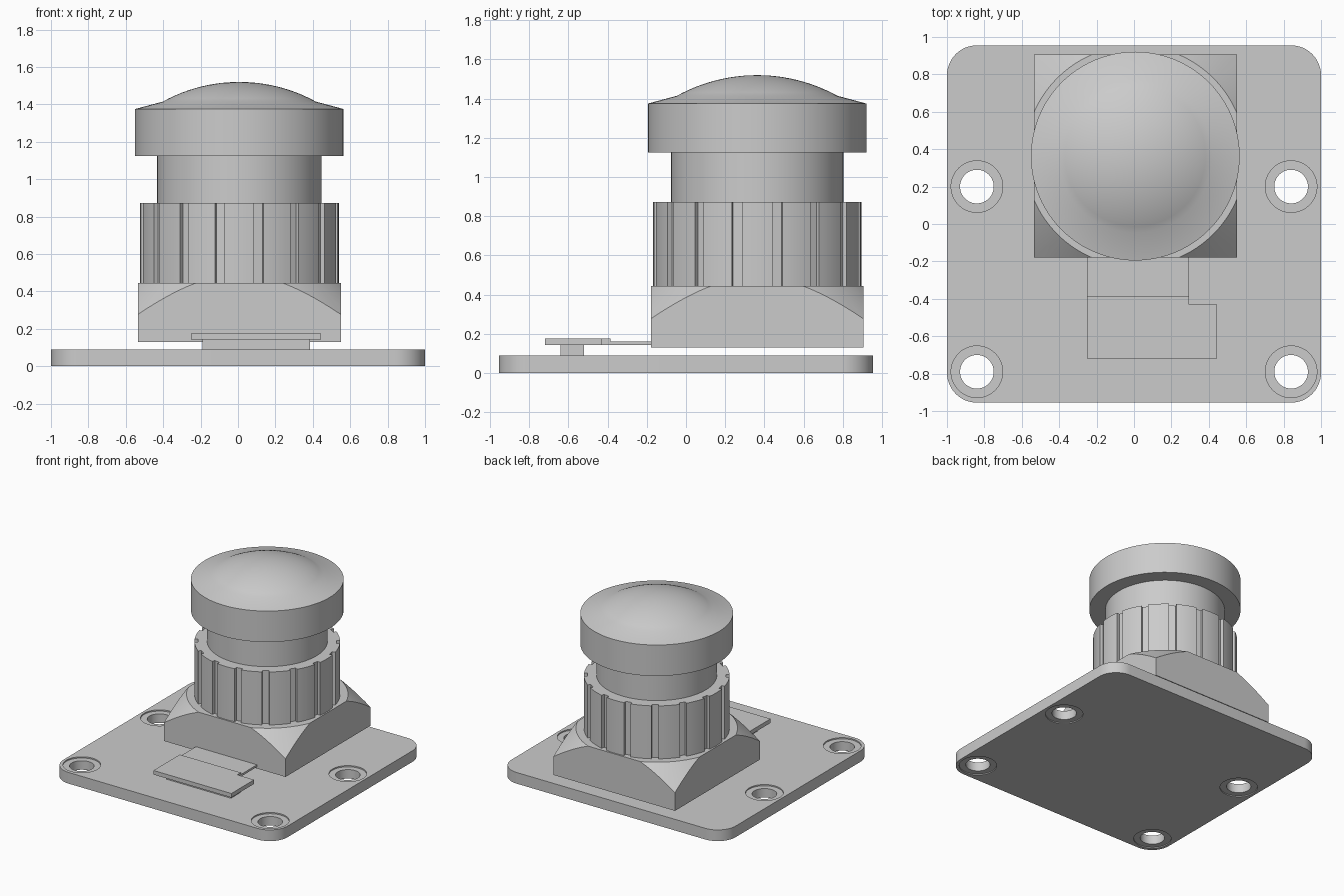
import bpy, bmesh
from math import sin, cos, tau, sqrt, asin, radians

cube = bpy.data.objects.get("Cube")
if cube:
    bpy.data.objects.remove(cube, do_unlink=True)

grey = bpy.data.materials.new("plain grey")
grey.use_nodes = True
GREY = (0.6, 0.6, 0.6, 1)
grey.diffuse_color = GREY
grey.node_tree.nodes["Principled BSDF"].inputs["Base Color"].default_value = GREY

CX, CY = 0.007, 0.363   # lens axis


def finish(name, bm, smooth=False):
    bmesh.ops.recalc_face_normals(bm, faces=bm.faces)
    mesh = bpy.data.meshes.new(name)
    bm.to_mesh(mesh)
    bm.free()
    mesh.materials.append(grey)
    ob = bpy.data.objects.new(name, mesh)
    bpy.context.collection.objects.link(ob)
    if smooth:
        shade(ob)
    return ob


def shade(ob):
    bpy.ops.object.select_all(action='DESELECT')
    ob.select_set(True)
    bpy.context.view_layer.objects.active = ob
    bpy.ops.object.shade_smooth_by_angle(angle=radians(25))


def prism(name, outline, z0, z1):
    bm = bmesh.new()
    face = bm.faces.new([bm.verts.new((x, y, z0)) for x, y in outline])
    up = bmesh.ops.extrude_face_region(bm, geom=[face])["geom"]
    bmesh.ops.translate(bm, vec=(0, 0, z1 - z0),
                        verts=[v for v in up if isinstance(v, bmesh.types.BMVert)])
    return finish(name, bm)


def box(name, x0, x1, y0, y1, z0, z1):
    return prism(name, [(x0, y0), (x1, y0), (x1, y1), (x0, y1)], z0, z1)


def disc(cx, cy, r, n=48):
    return [(cx + r * cos(tau * i / n), cy + r * sin(tau * i / n)) for i in range(n)]


def lathe(name, profile, steps=96, smooth=True):
    """Spin a closed (radius, z) profile round the lens axis."""
    bm = bmesh.new()
    verts = [bm.verts.new((CX + r, CY, z)) for r, z in profile]
    edges = [bm.edges.new(p) for p in zip(verts, verts[1:])]
    bmesh.ops.spin(bm, geom=verts + edges, cent=(CX, CY, 0), axis=(0, 0, 1),
                   angle=tau, steps=steps)
    bmesh.ops.remove_doubles(bm, verts=bm.verts, dist=1e-5)
    return finish(name, bm, smooth)


def boolean(ob, tool, operation):
    mod = ob.modifiers.new(operation.title(), 'BOOLEAN')
    mod.object, mod.operation, mod.solver = tool, operation, 'EXACT'
    bpy.ops.object.select_all(action='DESELECT')
    bpy.context.view_layer.objects.active = ob
    bpy.ops.object.modifier_apply(modifier=mod.name)
    bpy.data.objects.remove(tool, do_unlink=True)


# Circuit board: rounded corners, four holes with shallow counterbores
W, D, T, R = 1.0, 0.955, 0.09, 0.16
outline = []
for k, (sx, sy) in enumerate([(1, 1), (-1, 1), (-1, -1), (1, -1)]):
    for i in range(13):
        a = tau * (k + i / 12) / 4
        outline.append((sx * (W - R) + R * cos(a), sy * (D - R) + R * sin(a)))
board = prism("circuit_board", outline, 0, T)
for x in (-0.84, 0.84):
    for y in (0.2, -0.79):
        for r, z0, z1 in ((0.09, -0.1, 0.2), (0.138, 0.08, 0.2), (0.138, -0.1, 0.008)):
            boolean(board, prism("hole_cutter", disc(x, y, r), z0, z1), 'DIFFERENCE')
shade(board)

# Square lens mount, its corners cut by a cone
H = 0.5425
mount = box("lens_mount", CX - H, CX + H, CY - H, CY + H, 0.13, 0.445)
cone = lathe("cone_cutter", [(0, 0), (1.06, 0), (0.59, 0.445), (0, 0.445)], 128, False)
boolean(mount, cone, 'INTERSECT')
shade(mount)

# Grooved focus ring
GROOVES, OUTER, INNER, HALF = 16, 0.532, 0.507, 0.026
ring = []
for g in range(GROOVES):
    mid = tau * (g + 0.5) / GROOVES
    w = asin(HALF / OUTER)
    for r, a in ((OUTER, mid - w), (INNER, mid - w), (INNER, mid + w)):
        ring.append((CX + r * cos(a), CY + r * sin(a)))
    for i in range(6):
        a = mid + w + (tau / GROOVES - 2 * w) * i / 6
        ring.append((CX + OUTER * cos(a), CY + OUTER * sin(a)))
shade(prism("focus_ring", ring, 0.44, 0.872))

# Lens neck
lathe("lens_neck", [(0, 0.86), (0.44, 0.86), (0.44, 1.13), (0, 1.13)])

# Lens head: rim, sloped shoulder and glass dome
DOME_R, TOP = 0.85, 1.52
dome = [(0.41 * (1 - i / 12)) for i in range(13)]
head = [(0, 1.125), (0.558, 1.125), (0.558, 1.375)]
head += [(r, TOP - DOME_R + sqrt(DOME_R ** 2 - r * r)) for r in dome]
lathe("lens_head", head)

# Ribbon cable, its stepped end plate and the connector underneath
box("ribbon_cable", -0.25, 0.295, -0.39, -0.17, 0.143, 0.16)
prism("cable_end_plate", [(-0.25, -0.72), (0.445, -0.72), (0.445, -0.43),
                          (0.295, -0.43), (0.295, -0.385), (-0.25, -0.385)], 0.142, 0.175)
box("connector", -0.19, 0.385, -0.64, -0.52, 0.085, 0.143)
